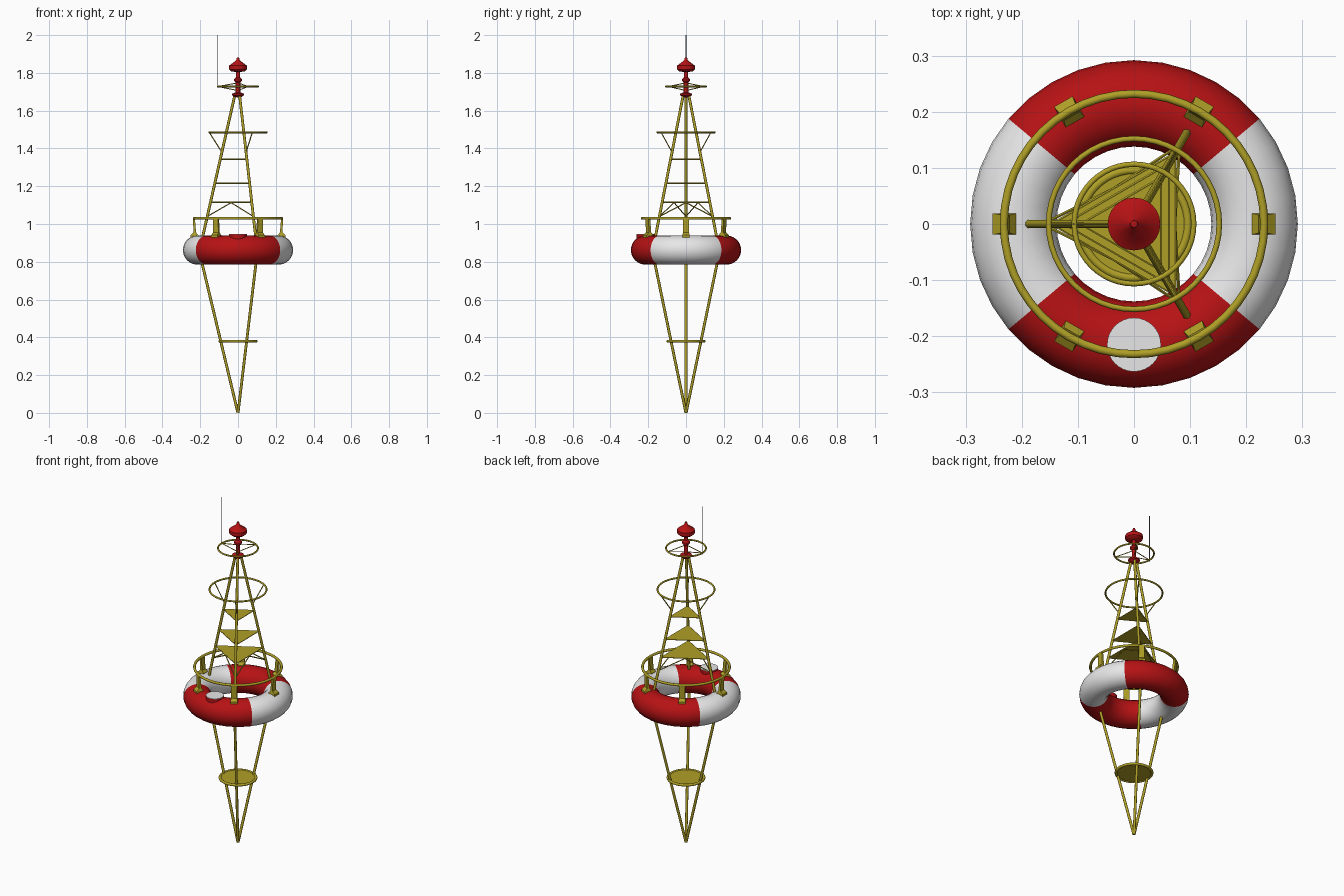
import bpy, bmesh, math
from math import cos, sin, radians, hypot
from mathutils import Vector

cube = bpy.data.objects.get("Cube")
if cube:
    bpy.data.objects.remove(cube, do_unlink=True)


def material(name, rgb):
    m = bpy.data.materials.new(name)
    m.use_nodes = True
    m.diffuse_color = (*rgb, 1)
    m.node_tree.nodes["Principled BSDF"].inputs["Base Color"].default_value = (*rgb, 1)
    return m


RED = material("signal_red", (0.47, 0.006, 0.007))
WHITE = material("float_white", (0.8, 0.8, 0.8))
YELLOW = material("frame_yellow", (0.43, 0.35, 0.02))
GREY = material("aerial_grey", (0.12, 0.12, 0.13))


def finish(name, mat, smooth=True):
    ob = bpy.context.object
    ob.name = name
    ob.data.materials.append(mat)
    if smooth:
        bpy.ops.object.shade_smooth_by_angle(angle=radians(40))
    return ob


def polar(r, deg, z):
    return Vector((r * cos(radians(deg)), r * sin(radians(deg)), z))


def tube(name, a, b, radius, mat=YELLOW, sides=10):
    a, b = Vector(a), Vector(b)
    bpy.ops.mesh.primitive_cylinder_add(vertices=sides, radius=radius, depth=(b - a).length,
                                        location=(a + b) / 2,
                                        rotation=(b - a).to_track_quat('Z', 'Y').to_euler())
    return finish(name, mat)


def ring(name, z, major, minor, mat=YELLOW, segs=48, sides=10):
    bpy.ops.mesh.primitive_torus_add(location=(0, 0, z), major_radius=major, minor_radius=minor,
                                     major_segments=segs, minor_segments=sides)
    return finish(name, mat)


def disc(name, loc, radius, depth, mat, sides=32):
    bpy.ops.mesh.primitive_cylinder_add(vertices=sides, radius=radius, depth=depth, location=loc)
    return finish(name, mat)


def mesh_object(name, bm, mat, smooth=False):
    bmesh.ops.recalc_face_normals(bm, faces=bm.faces)
    me = bpy.data.meshes.new(name)
    bm.to_mesh(me)
    bm.free()
    ob = bpy.data.objects.new(name, me)
    bpy.context.collection.objects.link(ob)
    bpy.ops.object.select_all(action='DESELECT')
    bpy.context.view_layer.objects.active = ob
    ob.select_set(True)
    return finish(name, mat, smooth)


def lathe(name, profile, mat, sides=24):
    bm = bmesh.new()
    verts = [bm.verts.new((r, 0, z)) for r, z in profile]
    edges = [bm.edges.new(pair) for pair in zip(verts, verts[1:])]
    bmesh.ops.spin(bm, geom=verts + edges, axis=(0, 0, 1), cent=(0, 0, 0),
                   angle=math.tau, steps=sides)
    bmesh.ops.remove_doubles(bm, verts=bm.verts, dist=0.0002)
    return mesh_object(name, bm, mat, True)


# Float ring: red front and back, white sides
float_ring = ring("float_ring", 0.862, 0.215, 0.077, RED, 36, 24)
float_ring.data.materials.append(WHITE)
for p in float_ring.data.polygons:
    x, y, _ = p.center
    p.material_index = int(abs(y) < sin(radians(40)) * hypot(x, y))

# Hatch on the float
disc("hatch_body", (0, -0.215, 0.932), 0.048, 0.024, RED)
disc("hatch_lid", (0, -0.215, 0.945), 0.048, 0.003, WHITE)

LEGS = (60, 180, 300)
WAIST_Z, WAIST_R = 0.862, 0.203
TOP_Z, TOP_R = 1.69, 0.015


def leg_radius(z):
    return TOP_R + (WAIST_R - TOP_R) * (TOP_Z - z) / (TOP_Z - WAIST_Z)


# Tower legs above and keel legs below
for a in LEGS:
    tube("tower_leg", polar(WAIST_R, a, WAIST_Z), polar(TOP_R, a, TOP_Z), 0.0075)
    tube("keel_leg", polar(0.207, a, WAIST_Z), polar(0.001, a, 0.002), 0.0075)

# Damping plate between the keel legs
disc("keel_plate", (0, 0, 0.38), 0.098, 0.006, YELLOW, 48)
ring("keel_plate_rim", 0.38, 0.096, 0.0075)

# Triangular shelves in the tower
for z in (1.115, 1.216, 1.343):
    r = leg_radius(z)
    bpy.ops.mesh.primitive_cylinder_add(vertices=3, radius=r, depth=0.004, location=(0, 0, z))
    shelf = finish("tower_shelf", YELLOW, False)
    for v in shelf.data.vertices:
        zz = v.co.z
        v.co = polar(r, LEGS[v.index // 2], zz)
    for i, a in enumerate(LEGS):
        tube("shelf_edge", polar(r, a, z), polar(r, LEGS[i - 1], z), 0.003, sides=6)

# Inverted V braces below the lowest shelf
for a in LEGS:
    foot = polar(leg_radius(1.04), a, 1.04)
    for side in (-60, 60):
        tube("tower_brace", foot, polar(leg_radius(1.115) / 2, a + side, 1.113), 0.003, sides=6)

# Guard hoop around the upper tower
ring("guard_hoop", 1.485, 0.152, 0.005)
for a in LEGS:
    tube("guard_strut", polar(0.152, a, 1.485), polar(leg_radius(1.38), a, 1.38), 0.003, sides=6)

# Handrail with six brackets standing on the float
ring("handrail", 1.03, 0.232, 0.0072)
for a in range(0, 360, 60):
    bm = bmesh.new()
    # each slice: radial centre, half depth, half width, height
    slices = ((0.231, 0.021, 0.019, 0.928), (0.231, 0.021, 0.019, 0.941),
              (0.229, 0.007, 0.016, 0.955), (0.233, 0.005, 0.016, 1.028))
    loops = []
    for c, d, w, z in slices:
        loops.append([bm.verts.new((c + sx * d, sy * w, z))
                      for sx, sy in ((-1, -1), (1, -1), (1, 1), (-1, 1))])
    for lo, hi in zip(loops, loops[1:]):
        for k in range(4):
            bm.faces.new((lo[k - 1], lo[k], hi[k], hi[k - 1]))
    bm.faces.new(loops[0])
    bm.faces.new(loops[-1])
    bracket = mesh_object("rail_bracket", bm, YELLOW)
    bracket.rotation_euler.z = radians(a)

# Lantern and its mast
lathe("lantern", [(0, 1.670), (0.018, 1.672), (0.031, 1.682), (0.031, 1.690), (0.012, 1.697),
                  (0.012, 1.748), (0.021, 1.757), (0.021, 1.768), (0.010, 1.776), (0.010, 1.805),
                  (0.034, 1.807), (0.047, 1.818), (0.047, 1.838), (0.010, 1.866), (0.006, 1.882),
                  (0, 1.883)], RED)

# Aerial hoop with spokes and whip aerial
ring("aerial_hoop", 1.728, 0.1065, 0.0048)
for a in LEGS:
    tube("hoop_spoke", polar(0.106, a, 1.728), polar(0.008, a, 1.708), 0.0025, sides=6)
    tube("hoop_stay", polar(0.106, a, 1.728), polar(0.008, a, 1.746), 0.0025, sides=6)
tube("whip_aerial", (-0.108, 0, 1.72), (-0.108, 0, 2.0), 0.0018, GREY, 6)
